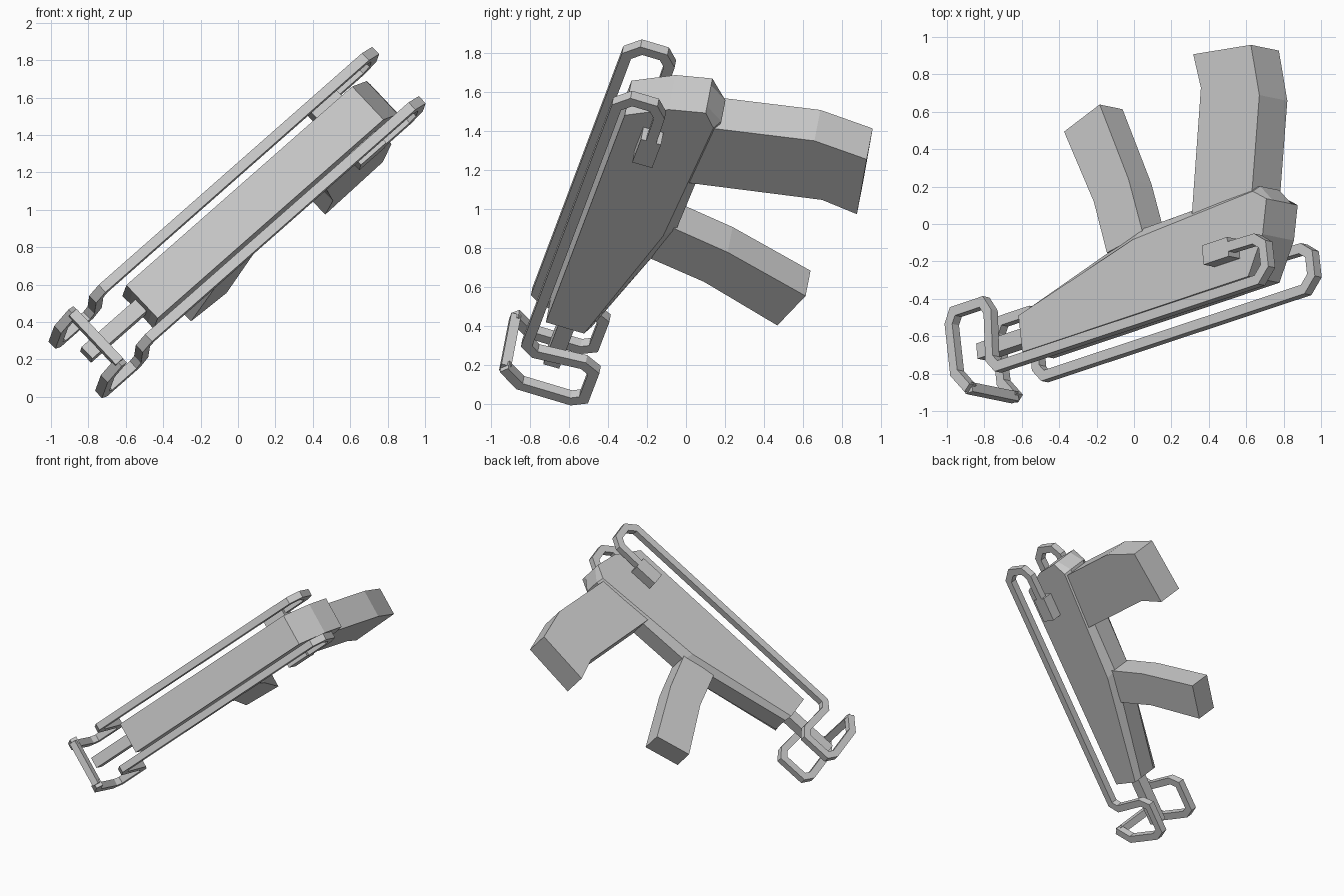
import bpy, bmesh
from mathutils import Matrix, Vector

cube = bpy.data.objects.get("Cube")
if cube:
    bpy.data.objects.remove(cube, do_unlink=True)

# One flat grey
grey = bpy.data.materials.new("plain_grey")
grey.use_nodes = True
colour = (0.6, 0.6, 0.6, 1)
grey.diffuse_color = colour
grey.node_tree.nodes["Principled BSDF"].inputs["Base Color"].default_value = colour

# Local frame: x along the barrel to the rear, y across, z towards the grips
along = Vector((0.728, 0.245, 0.640)).normalized()
across = Vector((0.68, -0.14, -0.72))
across = (across - along * across.dot(along)).normalized()
down = along.cross(across)
FRAME = Matrix((along, across, down)).transposed().to_4x4()
FRAME.translation = across * -0.617


def loft(name, rings):
    """Join matching rings of points into a closed, flat-shaded solid."""
    bm = bmesh.new()
    loops = [[bm.verts.new(p) for p in ring] for ring in rings]
    for a, b in zip(loops, loops[1:]):
        for i in range(len(a)):
            j = (i + 1) % len(a)
            bm.faces.new((a[i], a[j], b[j], b[i]))
    bm.faces.new(loops[0])
    bm.faces.new(loops[-1])
    bmesh.ops.recalc_face_normals(bm, faces=bm.faces)
    mesh = bpy.data.meshes.new(name)
    bm.to_mesh(mesh)
    bm.free()
    mesh.materials.append(grey)
    obj = bpy.data.objects.new(name, mesh)
    bpy.context.collection.objects.link(obj)
    obj.matrix_world = FRAME
    return obj


def at_width(profile, y):
    return [(s, y, h) for s, h in profile]


def box(name, s0, s1, y0, y1, h0, h1):
    outline = [(s0, h0), (s1, h0), (s1, h1), (s0, h1)]
    return loft(name, [at_width(outline, y0), at_width(outline, y1)])


def block(name, sections, half):
    """Bent block: each section is a front and a rear point of its side outline."""
    rings = []
    for (s0, h0), (s1, h1) in sections:
        rings.append([(s0, -half, h0), (s1, -half, h1),
                      (s1, half, h1), (s0, half, h0)])
    return loft(name, rings)


def wire(name, path, y, r):
    """Square wire with mitred corners along a path in the side plane."""
    pts = [Vector(p) for p in path]
    normals = []
    for a, b in zip(pts, pts[1:]):
        d = (b - a).normalized()
        normals.append(Vector((-d.y, d.x)))
    rings = []
    for i, p in enumerate(pts):
        n1 = normals[max(i - 1, 0)]
        n2 = normals[min(i, len(normals) - 1)]
        m = (n1 + n2) * (r / (1 + n1.dot(n2)))
        a, b = p + m, p - m
        rings.append([(a.x, y - r, a.y), (a.x, y + r, a.y),
                      (b.x, y + r, b.y), (b.x, y - r, b.y)])
    return loft(name, rings)


# Receiver: side profile with a chamfered, narrower underside
top_edge = [(-0.22, -0.765), (1.438, -0.767), (1.568, -0.565), (1.618, -0.38)]
side_bottom = [(1.525, -0.315), (0.643, -0.358), (-0.225, -0.56)]
keel_bottom = [(1.538, -0.283), (0.67, -0.3), (-0.215, -0.53)]
side, keel = top_edge + side_bottom, top_edge + keel_bottom
loft("receiver", [at_width(side, -0.123), at_width(keel, -0.075),
                  at_width(keel, 0.075), at_width(side, 0.123)])

# Barrel
box("barrel", -0.615, 0, -0.043, 0.043, -0.69, -0.605)

# Two bent blocks below the receiver
block("rear_grip", [((1.064, -0.33), (1.506, -0.32)),
                    ((1.211, 0.344), (1.623, 0.198)),
                    ((1.178, 0.539), (1.595, 0.485))], 0.11)
block("front_grip", [((0.417, -0.37), (0.686, -0.33)),
                     ((0.357, -0.071), (0.619, -0.012)),
                     ((0.19, 0.363), (0.461, 0.445))], 0.09)

# Folding wire stock: rear hook, long rod and front loop on each side
stock_path = [(1.37, -0.6), (1.575, -0.605), (1.635, -0.65), (1.638, -0.77),
              (1.57, -0.832), (-0.34, -0.825), (-0.385, -0.77),
              (-0.367, -0.515), (-0.405, -0.45), (-0.615, -0.45),
              (-0.652, -0.51), (-0.645, -0.785), (-0.56, -0.89)]
for label, sign in (("right", -1), ("left", 1)):
    wire(label + "_stock_wire", stock_path, sign * 0.183, 0.027)
    inner, outer = sorted((sign * 0.11, sign * 0.21))
    box(label + "_stock_hinge", 1.205, 1.39, inner, outer, -0.655, -0.548)

# Bar joining the two front loops
box("stock_crossbar", -0.6, -0.547, -0.183, 0.183, -0.91, -0.858)
